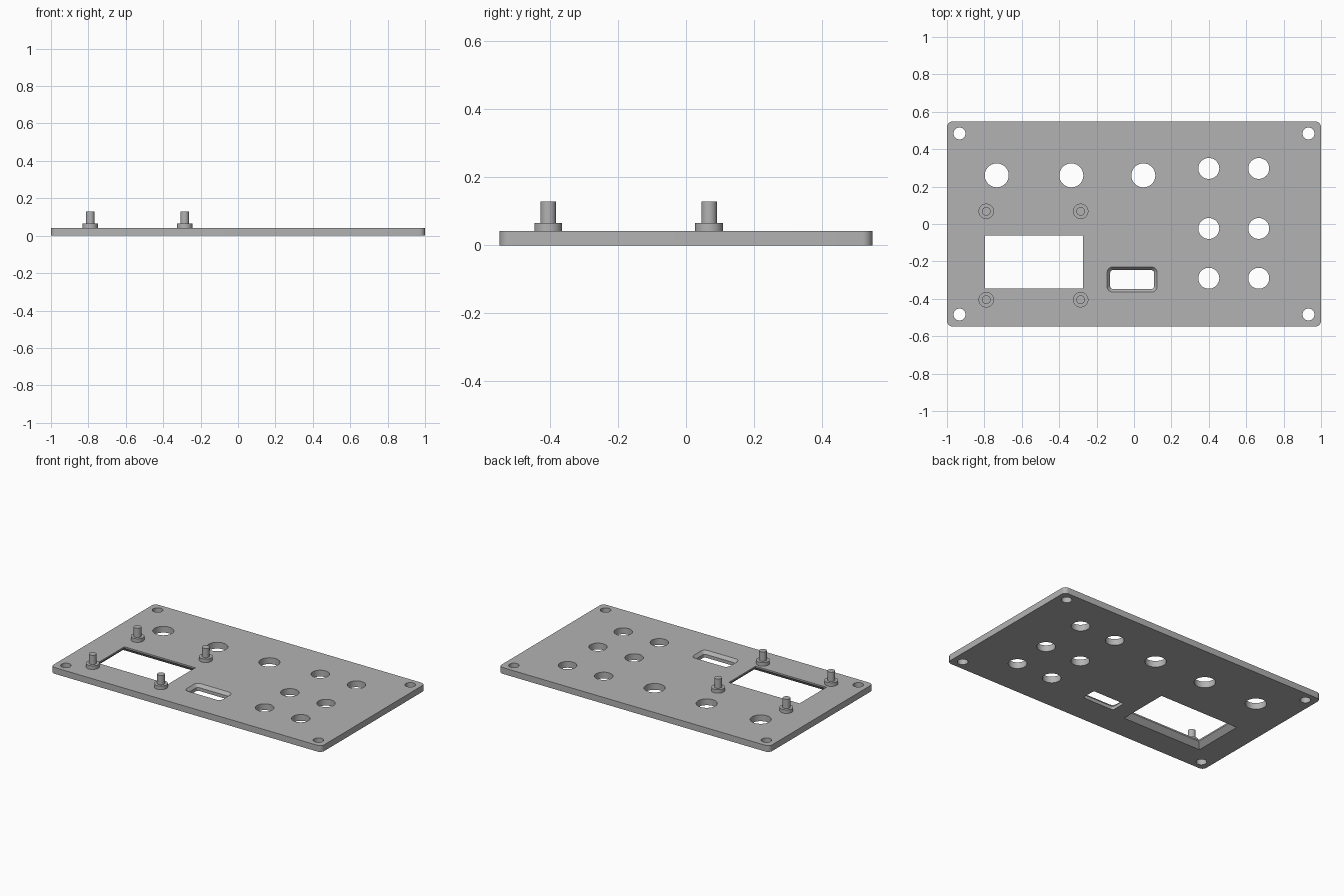
import bpy, bmesh
from math import sin, cos, pi, radians

if "Cube" in bpy.data.objects:
    bpy.data.objects.remove(bpy.data.objects["Cube"], do_unlink=True)

grey = bpy.data.materials.new("plain grey")
grey.use_nodes = True
colour = (0.45, 0.45, 0.45, 1)
grey.diffuse_color = colour
grey.node_tree.nodes["Principled BSDF"].inputs["Base Color"].default_value = colour

TOP = 0.042


def circle(x, y, r, n=48):
    return [(x + r * cos(2 * pi * i / n), y + r * sin(2 * pi * i / n)) for i in range(n)]


def rounded(x, y, hx, hy, r, steps=8):
    """Counter-clockwise rectangle outline with rounded corners."""
    points = []
    for k, (sx, sy) in enumerate([(1, 1), (-1, 1), (-1, -1), (1, -1)]):
        for i in range(steps + 1):
            a = pi / 2 * (k + i / steps)
            points.append((x + sx * (hx - r) + r * cos(a), y + sy * (hy - r) + r * sin(a)))
    return points


def rectangle(x, y, hx, hy):
    return [(x + hx, y + hy), (x - hx, y + hy), (x - hx, y - hy), (x + hx, y - hy)]


def loft(bm, sections):
    """Closed solid through outlines given as (outline, height), bottom to top."""
    rings = [[bm.verts.new((x, y, z)) for x, y in outline] for outline, z in sections]
    for low, high in zip(rings, rings[1:]):
        for i in range(len(low)):
            j = (i + 1) % len(low)
            bm.faces.new((low[i], low[j], high[j], high[i]))
    bm.faces.new(rings[0][::-1])
    bm.faces.new(rings[-1])


def make_object(name, bm):
    mesh = bpy.data.meshes.new(name)
    bm.to_mesh(mesh)
    bm.free()
    mesh.materials.append(grey)
    obj = bpy.data.objects.new(name, mesh)
    bpy.context.collection.objects.link(obj)
    return obj


def smooth(obj):
    bpy.ops.object.select_all(action="DESELECT")
    obj.select_set(True)
    bpy.context.view_layer.objects.active = obj
    bpy.ops.object.shade_smooth_by_angle(angle=radians(30))


# Panel plate
bm = bmesh.new()
plate = rounded(0, 0, 1, 0.548, 0.03)
loft(bm, [(plate, 0), (plate, TOP)])
panel = make_object("panel_plate", bm)

# Round holes: mounting corners, large row, small grid
holes = [(sx * 0.933, sy * 0.484, 0.032) for sx in (-1, 1) for sy in (-1, 1)]
holes += [(x, 0.26, 0.064) for x in (-0.734, -0.335, 0.05)]
holes += [(x, y, 0.056) for x in (0.4, 0.667) for y in (0.297, -0.024, -0.29)]
bm = bmesh.new()
for x, y, r in holes:
    outline = circle(x, y, r)
    loft(bm, [(outline, -0.02), (outline, TOP + 0.02)])

# Display window, flared towards the underside
wx, wy, whx, why, flare = -0.534, -0.204, 0.262, 0.142, 0.032
wide = rectangle(wx, wy, whx + flare, why + flare)
narrow = rectangle(wx, wy, whx, why)
loft(bm, [(wide, -0.02), (wide, 0), (narrow, flare), (narrow, TOP + 0.02)])

# Switch slot, chamfered on the upper side
sx, sy, shx, shy, chamfer = -0.01, -0.297, 0.117, 0.05, 0.017
inner = rounded(sx, sy, shx, shy, 0.013)
outer = rounded(sx, sy, shx + chamfer, shy + chamfer, 0.03)
loft(bm, [(inner, -0.02), (inner, TOP - 0.02), (outer, TOP), (outer, TOP + 0.02)])
cutter = make_object("opening_cutter", bm)
cutter.hide_render = True

# Cut all openings
cut = panel.modifiers.new("openings", "BOOLEAN")
cut.operation = "DIFFERENCE"
cut.solver = "EXACT"
cut.object = cutter
bpy.context.view_layer.objects.active = panel
bpy.ops.object.modifier_apply(modifier=cut.name)
bpy.data.objects.remove(cutter, do_unlink=True)
smooth(panel)

# Stepped standoffs around the window
for depth, y in (("front", -0.405), ("back", 0.068)):
    for side, x in (("right", -0.79), ("left", -0.285)):
        bm = bmesh.new()
        base, pin = circle(x, y, 0.041), circle(x, y, 0.023)
        loft(bm, [(base, TOP - 0.002), (base, 0.066), (pin, 0.066), (pin, 0.128)])
        smooth(make_object(f"{depth}_{side}_standoff", bm))
